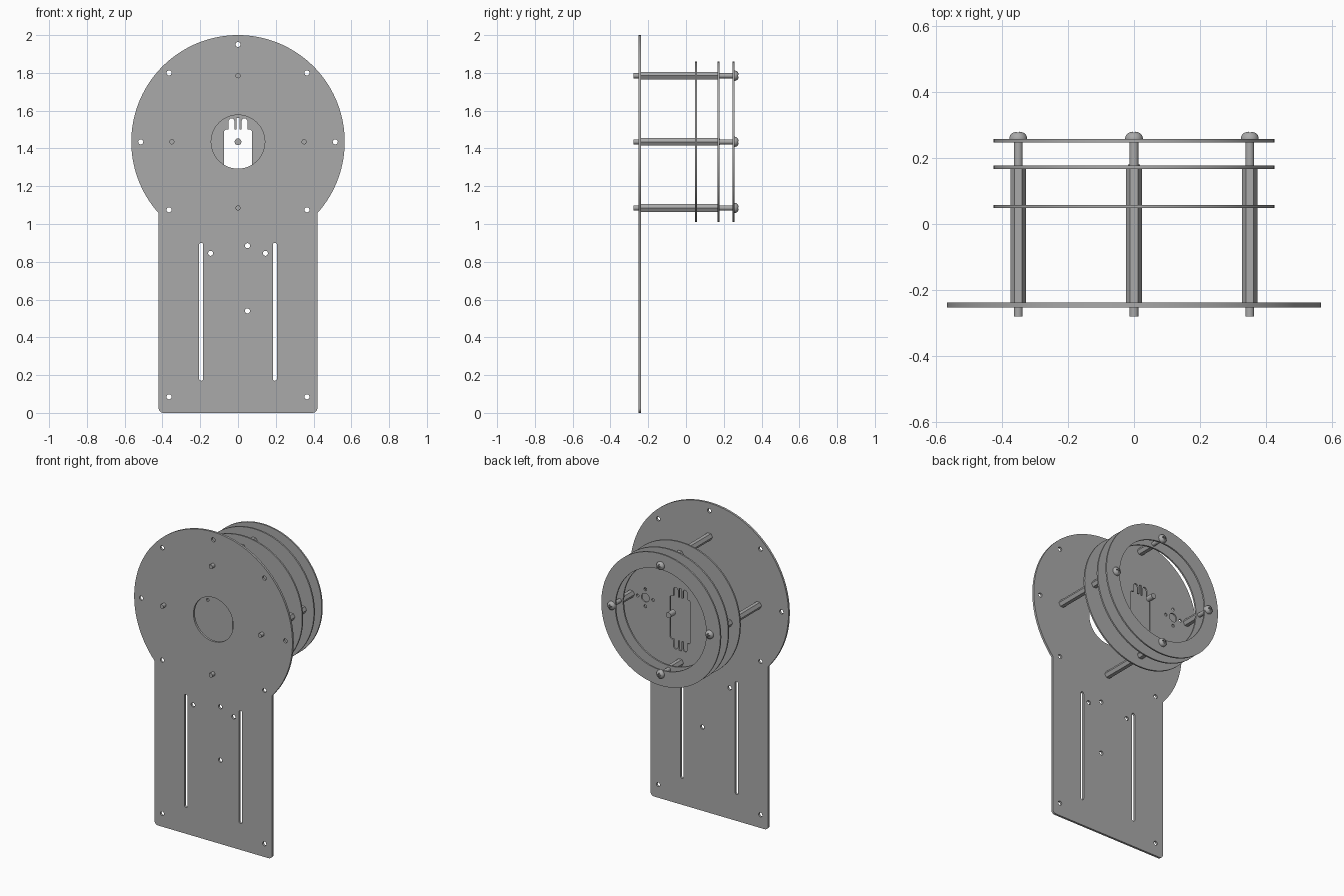
import bpy, bmesh
from math import sin, cos, pi, radians, asin, sqrt
from mathutils import Matrix

old = bpy.data.objects.get("Cube")
if old:
    bpy.data.objects.remove(old, do_unlink=True)

GREY = (0.4, 0.4, 0.4, 1)
mat = bpy.data.materials.new("plain grey")
mat.use_nodes = True
mat.diffuse_color = GREY
mat.node_tree.nodes["Principled BSDF"].inputs["Base Color"].default_value = GREY

AXIS_Z = 1.435      # height of the round head's centre
BOLT_R = 0.35       # bolt circle radius
BOLTS = [(BOLT_R, 0), (0, BOLT_R), (-BOLT_R, 0), (0, -BOLT_R)]


def add(name, mesh, loc=(0, 0, 0)):
    ob = bpy.data.objects.new(name, mesh)
    ob.location = loc
    bpy.context.collection.objects.link(ob)
    if not mesh.materials:
        mesh.materials.append(mat)
    return ob


def arc(cx, cz, r, a0, a1, n):
    return [(cx + r * cos(a0 + (a1 - a0) * i / n), cz + r * sin(a0 + (a1 - a0) * i / n))
            for i in range(n + 1)]


def circle(cx, cz, r, n=16):
    return arc(cx, cz, r, 0, 2 * pi, n)[:-1]


def slot(cx, z0, z1, r):
    return arc(cx, z1 - r, r, 0, pi, 8) + arc(cx, z0 + r, r, pi, 2 * pi, 8)


def plate(name, loops, y0, y1):
    """Flat upright sheet: first loop is the outline, the others are openings."""
    cu = bpy.data.curves.new(name, 'CURVE')
    cu.dimensions = '2D'
    cu.fill_mode = 'BOTH'
    cu.extrude = (y1 - y0) / 2
    for pts in loops:
        sp = cu.splines.new('POLY')
        sp.points.add(len(pts) - 1)
        for p, (x, z) in zip(sp.points, pts):
            p.co = (x, z, 0, 1)
        sp.use_cyclic_u = True
    tmp = bpy.data.objects.new("outline", cu)
    bpy.context.collection.objects.link(tmp)
    deps = bpy.context.evaluated_depsgraph_get()
    mesh = bpy.data.meshes.new_from_object(tmp.evaluated_get(deps))
    bpy.data.objects.remove(tmp)
    bpy.data.curves.remove(cu)
    mesh.transform(Matrix.Translation((0, (y0 + y1) / 2, 0)) @ Matrix.Rotation(pi / 2, 4, 'X'))
    mesh.name = name
    mesh.materials.clear()
    bm = bmesh.new()
    bm.from_mesh(mesh)
    bmesh.ops.remove_doubles(bm, verts=bm.verts, dist=1e-5)
    bmesh.ops.recalc_face_normals(bm, faces=bm.faces)
    bm.to_mesh(mesh)
    bm.free()
    return add(name, mesh)


def rod(name, x, z, y0, y1, r, sides):
    bpy.ops.mesh.primitive_cylinder_add(
        vertices=sides, radius=r, depth=y1 - y0, location=(x, (y0 + y1) / 2, z),
        rotation=(pi / 2, radians(30), 0))
    ob = bpy.context.object
    ob.name = name
    ob.data.materials.append(mat)
    if sides > 6:
        bpy.ops.object.shade_smooth_by_angle(angle=radians(35))
    return ob


# Front plate: round head on a straight stem with rounded bottom corners
HEAD_R, HALF_W, CORNER = 0.565, 0.42, 0.025
neck = asin(sqrt(HEAD_R ** 2 - HALF_W ** 2) / HEAD_R)
outline = (arc(0, AXIS_Z, HEAD_R, -neck, pi + neck, 96)
           + arc(-HALF_W + CORNER, CORNER, CORNER, pi, 1.5 * pi, 6)
           + arc(HALF_W - CORNER, CORNER, CORNER, 1.5 * pi, 2 * pi, 6))
holes = [(0, 1.95), (0.05, 0.885), (0.05, 0.54)]
for x, z in [(0.365, 1.8), (0.515, AXIS_Z), (0.365, 1.075), (0.365, 0.085), (0.145, 0.845)]:
    holes += [(x, z), (-x, z)]
plate("front_plate",
      [outline, circle(0, AXIS_Z, 0.142, 48)]
      + [slot(s * 0.195, 0.17, 0.9, 0.011) for s in (-1, 1)]
      + [circle(x, z, 0.0135) for x, z in holes], -0.252, -0.238)

# Mounting disc with a motor cutout and two drilled hub patterns
quarter = [(0.008, 0.2), (0.008, 0.14), (0.018, 0.14), (0.018, 0.185), (0.026, 0.198),
           (0.042, 0.198), (0.05, 0.185), (0.05, 0.14), (0.064, 0.14), (0.074, 0.13)]
half = quarter + [(x, -z) for x, z in reversed(quarter)]
motor = [(x, z + 1.36) for x, z in half + [(-x, z) for x, z in reversed(half)]]
hubs = []
for s in (-1, 1):
    hubs.append(circle(s * 0.25, AXIS_Z, 0.028))
    hubs += [circle(s * 0.25 + x, AXIS_Z + z, 0.01, 10) for x, z in circle(0, 0, 0.055, 4)]
DISC_R, RING_R = 0.425, 0.325
plate("mounting_disc", [circle(0, AXIS_Z, DISC_R, 96), motor] + hubs, 0.048, 0.058)

# Two open rings
for name, y in (("middle_ring", 0.167), ("back_ring", 0.247)):
    plate(name, [circle(0, AXIS_Z, DISC_R, 96), circle(0, AXIS_Z, RING_R, 96)], y, y + 0.01)

# Domed screw head with a cross recess
bm = bmesh.new()
profile = [(0.027, 0), (0.027, 0.004), (0.0245, 0.012), (0.018, 0.019), (0.009, 0.0225), (0, 0.0235)]
verts = [bm.verts.new((r, y, 0)) for r, y in profile]
edges = [bm.edges.new(p) for p in zip(verts, verts[1:])]
bmesh.ops.spin(bm, geom=verts + edges, cent=(0, 0, 0), axis=(0, 1, 0), angle=2 * pi, steps=24)
bmesh.ops.remove_doubles(bm, verts=bm.verts, dist=1e-5)
bmesh.ops.holes_fill(bm, edges=bm.edges, sides=0)
bmesh.ops.recalc_face_normals(bm, faces=bm.faces)
dome = bpy.data.meshes.new("screw_head")
bm.to_mesh(dome)
bm.free()
master = add("screw_head_1", dome)
for size in ((0.028, 0.02, 0.006), (0.006, 0.02, 0.028)):
    bpy.ops.mesh.primitive_cube_add(size=1, location=(0, 0.024, 0))
    cutter = bpy.context.object
    cutter.scale = size
    cutter.hide_render = True
    bpy.context.view_layer.objects.active = master
    mod = master.modifiers.new("recess", 'BOOLEAN')
    mod.operation, mod.object, mod.solver = 'DIFFERENCE', cutter, 'EXACT'
    bpy.ops.object.modifier_apply(modifier=mod.name)
    bpy.data.objects.remove(cutter, do_unlink=True)
bpy.ops.object.select_all(action='DESELECT')
master.select_set(True)
bpy.ops.object.shade_smooth_by_angle(angle=radians(35))

# Hex standoffs, screw shanks and heads on the bolt circle
for i, (x, z) in enumerate(BOLTS, 1):
    z += AXIS_Z
    rod(f"standoff_{i}", x, z, -0.238, 0.175, 0.0235, 6)
    rod(f"front_stud_{i}", x, z, -0.279, -0.238, 0.0135, 20)
    rod(f"back_shank_{i}", x, z, 0.175, 0.25, 0.0135, 20)
    if i == 1:
        master.location = (x, 0.256, z)
    else:
        add(f"screw_head_{i}", master.data, (x, 0.256, z))

# Short output shaft at the centre
rod("centre_shaft", 0, AXIS_Z, 0.13, 0.18, 0.018, 20)
